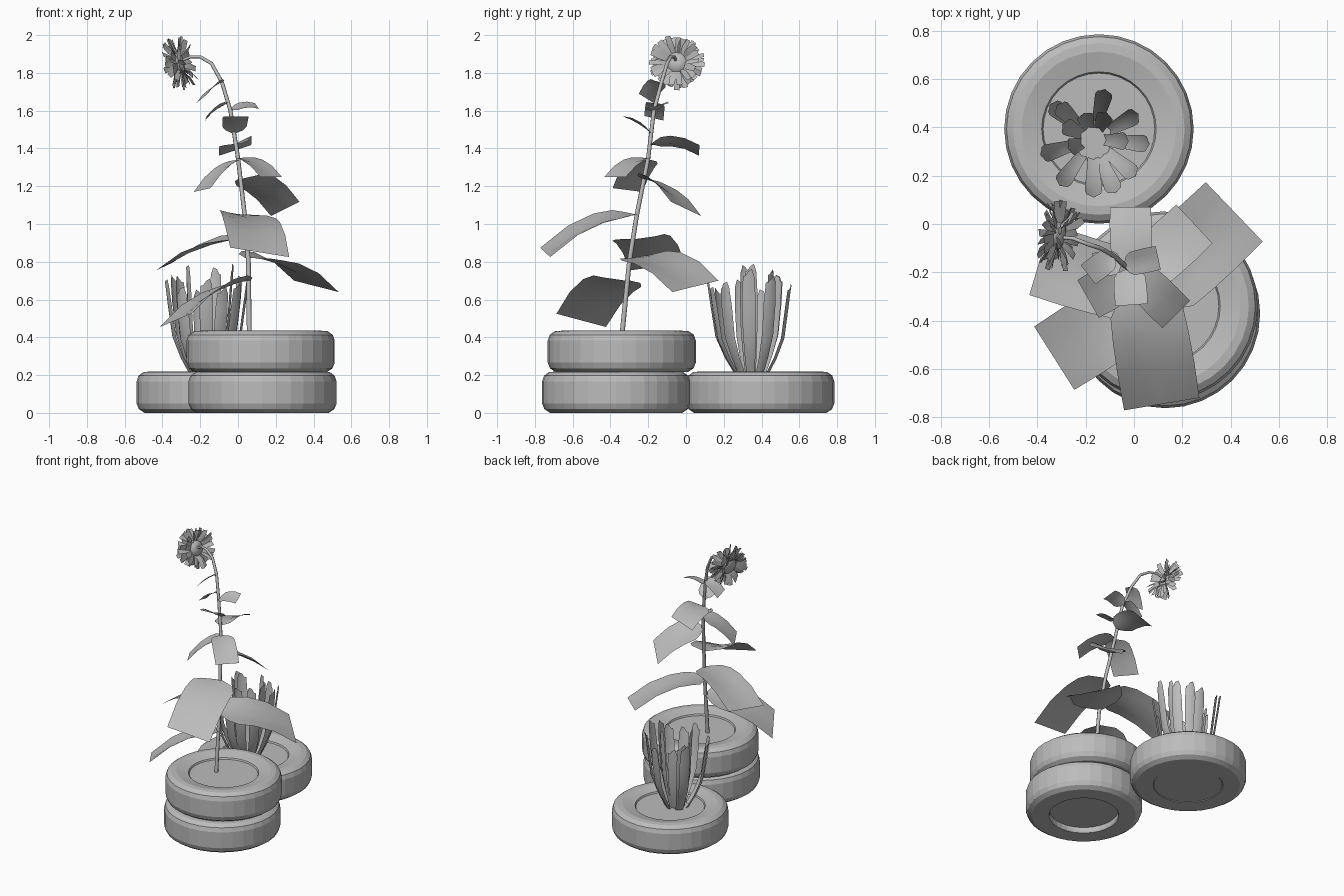
import bpy, bmesh, math, random
from mathutils import Vector

random.seed(4)
if "Cube" in bpy.data.objects:
    bpy.data.objects.remove(bpy.data.objects["Cube"])

grey = bpy.data.materials.new("plain_grey")
grey.use_nodes = True
grey.diffuse_color = (0.5, 0.5, 0.5, 1)
grey.node_tree.nodes["Principled BSDF"].inputs["Base Color"].default_value = grey.diffuse_color


def finish(bm, name, angle=40):
    mesh = bpy.data.meshes.new(name)
    bm.to_mesh(mesh)
    bm.free()
    mesh.materials.append(grey)
    obj = bpy.data.objects.new(name, mesh)
    bpy.context.collection.objects.link(obj)
    bpy.ops.object.select_all(action="DESELECT")
    obj.select_set(True)
    bpy.context.view_layer.objects.active = obj
    bpy.ops.object.shade_smooth_by_angle(angle=math.radians(angle))
    return obj


def skin(bm, rows, closed=False):
    """Bridge rows of points with quads."""
    grid = [[bm.verts.new(p) for p in row] for row in rows]
    for a, b in zip(grid, grid[1:]):
        n = len(a)
        for i in range(n if closed else n - 1):
            j = (i + 1) % n
            bm.faces.new((a[i], a[j], b[j], b[i]))
    return grid


def circle(center, radius, z, n=32):
    return [(center[0] + radius * math.cos(math.tau * i / n),
             center[1] + radius * math.sin(math.tau * i / n), z) for i in range(n)]


# Tyres, each a turned profile with faceted sides
TYRE = [(.23, .185), (.23, .01), (.235, .0), (.35, .0), (.38, .02), (.392, .05),
        (.392, .167), (.382, .197), (.355, .216), (.32, .219), (.237, .2), (.23, .185)]


def tyre(name, center, z):
    bm = bmesh.new()
    skin(bm, [circle(center, r, z + h) for r, h in TYRE], closed=True)
    bmesh.ops.remove_doubles(bm, verts=bm.verts, dist=1e-5)
    bmesh.ops.recalc_face_normals(bm, faces=bm.faces)
    finish(bm, name, 8)


def soil(name, center, low, high):
    bm = bmesh.new()
    ends = skin(bm, [circle(center, .231, low), circle(center, .231, high)], closed=True)
    for ring in ends:
        bm.faces.new(ring)
    bmesh.ops.recalc_face_normals(bm, faces=bm.faces)
    finish(bm, name, 30)


BACK, LOWER, UPPER = (-.145, .393), (.13, -.37), (.12, -.34)
tyre("back_tyre", BACK, 0)
tyre("front_lower_tyre", LOWER, 0)
tyre("front_upper_tyre", UPPER, .216)
soil("back_soil", BACK, .004, .19)
soil("front_lower_soil", LOWER, .04, .19)
soil("front_upper_soil", UPPER, .23, .406)

# Stem, a tapering tube
STEM = [Vector(p) for p in (
    (.06, -.34, .4), (.055, -.3, .8), (.035, -.26, 1.05), (0, -.2, 1.35), (-.04, -.17, 1.6),
    (-.085, -.13, 1.75), (-.14, -.1, 1.85), (-.2, -.08, 1.885), (-.25, -.06, 1.885), (-.3, -.055, 1.865))]
bm = bmesh.new()
rows = []
for i, p in enumerate(STEM):
    along = (STEM[min(i + 1, len(STEM) - 1)] - STEM[max(i - 1, 0)]).normalized()
    u = along.cross(Vector((0, 1, 0))).normalized()
    v = along.cross(u)
    r = .013 - .0006 * i
    rows.append([p + r * (u * math.cos(a * math.tau / 8) + v * math.sin(a * math.tau / 8)) for a in range(8)])
skin(bm, rows, closed=True)
finish(bm, "stem", 60)


def on_stem(z):
    for a, b in zip(STEM, STEM[1:]):
        if a.z <= z <= b.z:
            return a.lerp(b, (z - a.z) / (b.z - a.z))


# Leaves: height on stem, tip, half width, roll
LEAVES = [
    (.70, (-.33, -.555, .49), .155, .035), (.82, (.415, .05, .67), .17, .03),
    (.92, (-.39, -.15, .775), .15, -.02), (1.05, (.115, -.745, .85), .158, -.025),
    (1.24, (.25, 0, 1.08), .11, -.038), (1.34, (-.19, -.31, 1.18), .09, .01),
    (1.35, (.175, -.375, 1.25), .08, 0), (1.42, (-.015, .07, 1.39), .085, -.028),
    (1.48, (-.01, -.335, 1.57), .067, 0), (1.6, (.1, -.14, 1.625), .05, .015),
    (1.64, (-.17, -.17, 1.56), .05, .012), (1.75, (-.19, -.21, 1.665), .05, .025)]
for number, (height, tip, half, roll) in enumerate(LEAVES):
    base, tip = on_stem(height), Vector(tip)
    run = tip - base
    side = Vector((-run.y, run.x, 0)).normalized()
    bm = bmesh.new()
    rows = []
    for t, width in ((0, .12), (.1, .72), (.22, .96), (.42, 1), (.7, 1.02), (1, 1)):
        mid = base + run * t
        mid.z += run.length * .5 * t * (1 - t)
        fold = half * .18 * math.sin(math.pi * t)
        tilt = roll * min(t * 4, 1)
        rows.append([mid + side * half * width * s + Vector((0, 0, tilt * s - fold * (1 - abs(s))))
                     for s in (-1, -.5, 0, .5, 1)])
    skin(bm, rows)
    finish(bm, f"leaf_{number + 1}", 80)

# Flower head: centre button and rings of petals
axis = Vector((-.93, .2, -.25)).normalized()
u = axis.cross(Vector((0, 0, 1))).normalized()
v = axis.cross(u)
head = Vector((-.312, -.05, 1.855))
bm = bmesh.new()
rows = [[head + axis * h + r * (u * math.cos(a * math.tau / 16) + v * math.sin(a * math.tau / 16))
         for a in range(16)] for r, h in ((.015, -.025), (.05, -.015), (.062, .01), (.05, .022), (.01, .026))]
for ring in (skin(bm, rows, closed=True)[k] for k in (0, -1)):
    bm.faces.new(ring)
bmesh.ops.recalc_face_normals(bm, faces=bm.faces)
finish(bm, "flower_centre", 60)

bm = bmesh.new()
for ring, (count, reach, lean) in enumerate(((20, .125, .075), (22, .144, .02), (20, .135, -.065))):
    for i in range(count):
        a = (i + ring * .5) * math.tau / count + random.uniform(-.1, .1)
        out = u * math.cos(a) + v * math.sin(a)
        side = (axis.cross(out) + axis * random.uniform(-.7, .7)).normalized()
        size = reach * random.uniform(.9, 1.03)
        bend = lean + random.uniform(-.02, .02)
        rows = []
        for t, w in ((.3, .011), (.65, .018), (1, .015)):
            p = head + out * size * t + axis * bend * (t - .3) * (2 - t)
            rows.append([p - side * w, p + side * w])
        skin(bm, rows)
finish(bm, "petals", 60)

# Upright blade plant in the back tyre, outer and inner blades
bm = bmesh.new()
for i in range(15):
    a = i * 2.4 + random.uniform(-.2, .2)
    out = Vector((math.cos(a), math.sin(a), 0))
    side = Vector((-out.y, out.x, 0))
    inner = i % 3 == 0
    spread = random.uniform(.1, .15) if inner else random.uniform(.19, .235)
    tall = random.uniform(.44, .59)
    start = .04 if inner else .065
    root = Vector((-.17, .35, .19)) + out * start
    rows = []
    for t, reach, w in ((0, .05, .022), (.2, .42, .028), (.42, .72, .034), (.75, .88, .036),
                        (.95, .97, .03), (1, 1, .018)):
        p = root + out * (spread - start) * reach + Vector((0, 0, tall * t))
        slant = Vector((0, 0, .025 if t == 1 else 0))
        rows.append([p - side * w - slant, p + out * .01, p + side * w + slant * .4])
    skin(bm, rows)
finish(bm, "blade_plant", 60)
